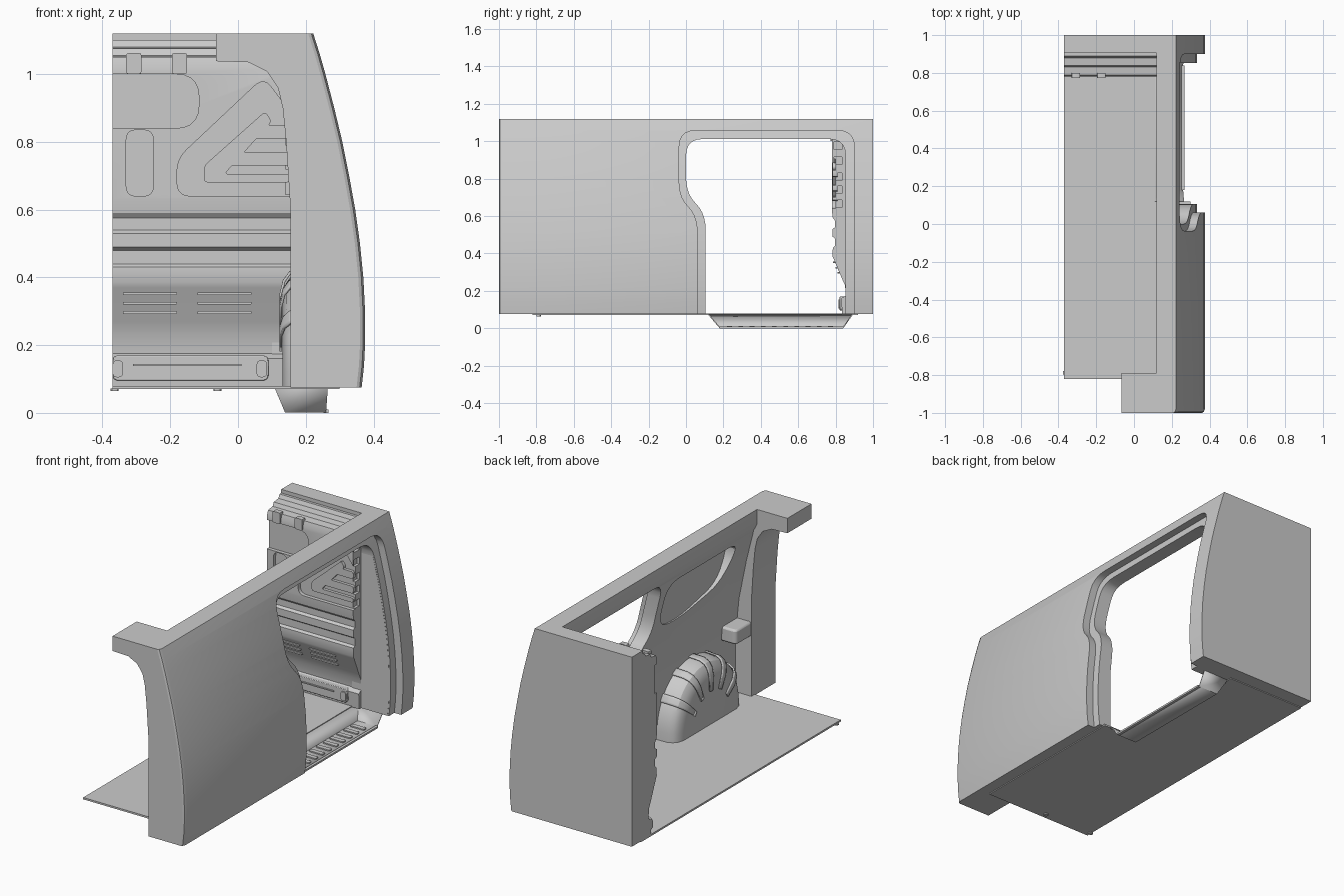
import bpy, bmesh
from math import sin, cos, pi, radians
from mathutils import Vector

if "Cube" in bpy.data.objects:
    bpy.data.objects.remove(bpy.data.objects["Cube"])

def make(name, rings, caps=True, closed=True):
    """Loft a list of equally long 3D rings into one mesh object."""
    bm = bmesh.new()
    vs = [[bm.verts.new(p) for p in r] for r in rings]
    n = len(vs[0])
    for a, b in zip(vs, vs[1:]):
        for i in range(n if closed else n - 1):
            bm.faces.new((a[i], a[(i + 1) % n], b[(i + 1) % n], b[i]))
    if caps:
        bm.faces.new(vs[0])
        bm.faces.new(vs[-1])
    bmesh.ops.recalc_face_normals(bm, faces=bm.faces)
    me = bpy.data.meshes.new(name)
    bm.to_mesh(me)
    bm.free()
    ob = bpy.data.objects.new(name, me)
    bpy.context.collection.objects.link(ob)
    return ob

def prism(name, pts, axis, a, b, bevel=0):
    put = {'x': lambda p, t: (t, p[0], p[1]),
           'y': lambda p, t: (p[0], t, p[1]),
           'z': lambda p, t: (p[0], p[1], t)}[axis]
    ob = make(name, [[put(p, t) for p in pts] for t in (a, b)])
    if bevel:
        m = ob.modifiers.new("bevel", 'BEVEL')
        m.width, m.segments = bevel, 2
    return ob

def rect(a, b, c, d):
    return [(a, c), (b, c), (b, d), (a, d)]

def rounded(pts, r, n=5):
    """Fillet every corner of a 2D outline."""
    out = []
    for i, p in enumerate(pts):
        p, q, s = Vector(p), Vector(pts[i - 1]), Vector(pts[(i + 1) % len(pts)])
        a = p + (q - p).normalized() * min(r, (q - p).length * .48)
        b = p + (s - p).normalized() * min(r, (s - p).length * .48)
        for k in range(n + 1):
            t = k / n
            out.append(tuple(a * (1 - t) ** 2 + p * 2 * t * (1 - t) + b * t * t))
    return out

def boolean(ob, other, op):
    m = ob.modifiers.new("bool", 'BOOLEAN')
    m.operation, m.object, m.solver = op, other, 'EXACT'
    bpy.context.view_layer.objects.active = ob
    bpy.ops.object.modifier_apply(modifier=m.name)
    bpy.data.objects.remove(other)

# Outer body curve (x, z) from top to bottom, and the inner lining curve
OUT = [(.222, 1.12), (.241, 1.06), (.258, 1.0), (.284, .9), (.308, .8), (.328, .7), (.346, .6),
       (.36, .5), (.37, .4), (.375, .3), (.375, .2), (.372, .14), (.365, .075)]
LINING = [(.25, .075), (.25, .4), (.23, .6), (.185, .82), (.14, 1.0), (.12, 1.04), (.12, 1.12)]

def offset(d):
    return [(x - d, z) for x, z in OUT]

# Door opening outlines (y, z)
door_big = rounded([(.062, -.1), (.062, .60), (-.037, .70), (-.037, 1.057), (.9, 1.057), (.9, -.1)], .09)
door_small = rounded([(.105, -.1), (.105, .615), (0, .72), (0, 1.012), (.853, 1.012), (.853, -.1)], .09)

# Side wall: outer skin, stepped door jamb and lining
wall = make("side_wall", [[(x, y, z) for x, z in offset(d) + offset(.045)[::-1]]
                          for y, d in ((-1, .015), (-.995, .006), (-.98, 0), (1, 0))])
boolean(wall, prism("cut", door_big, 'x', -.1, .6), 'DIFFERENCE')
lining = prism("lining", offset(.042) + LINING, 'y', -.99, .99)
boolean(lining, prism("cut", door_small, 'x', -.1, .6), 'DIFFERENCE')
window = rounded([(-.68, .98), (-.05, .98), (-.05, .72), (-.25, .71), (-.58, .78)], .1)
boolean(lining, prism("cut", window, 'x', 0, .215), 'DIFFERENCE')
boolean(wall, lining, 'UNION')

# Open end frame with its overhead arm, and the closed end
frame = [(.155, .075), (.155, .6), (.142, .8), (.132, .9), (.118, .96), (.085, 1.008),
         (.03, 1.035), (-.065, 1.038), (-.065, 1.12)]
boolean(wall, prism("end_frame", offset(.02) + frame, 'y', -1, -.79), 'UNION')
closed_end = offset(.02) + [(-.37, .075), (-.37, 1.12)]
boolean(wall, prism("closed_end", closed_end, 'y', .905, 1), 'UNION')

# Bulkhead: ribbed section (y, z) run across the body
section = [(.92, .075), (.835, .075), (.83, .16), (.855, .175), (.85, .23), (.832, .27), (.79, .37),
           (.783, .385), (.785, .43), (.797, .44), (.797, .48), (.783, .49), (.783, .53),
           (.797, .54), (.797, .575), (.785, .59), (.78, .63), (.78, 1.02), (.79, 1.05),
           (.83, 1.055), (.84, 1.075), (.88, 1.08), (.89, 1.1), (.92, 1.1)]
bulkhead = prism("bulkhead", section, 'x', -.37, .155)
recesses = [rounded(rect(-.5, -.115, .84, 1.0), .07),
            rounded(rect(-.33, -.25, .64, .835), .03),
            rounded([(-.18, .64), (.2, .64), (.2, .82), (.115, .94), (.075, .99), (-.18, .75)], .04)]
for r in recesses:
    boolean(bulkhead, prism("cut", r, 'y', .7, .80), 'DIFFERENCE')
for z in (.645, .72, .79, .875, .955):
    boolean(bulkhead, prism("cut", rect(.79, .835, z, z + .04), 'x', .14, .3), 'DIFFERENCE')
prism("bulkhead_side", offset(.05)[2:] + [(.1, .075), (.1, 1.0)], 'y', .852, .92)

# Raised pads inside the triangular recess
pads = [[(-.1, .68), (.154, .68), (.154, .705), (-.04, .705), (.1, .86), (.08, .89), (-.1, .73)],
        [(-.03, .73), (.154, .73), (.154, .77), (0, .77)],
        [(.045, .81), (.154, .81), (.154, .85), (.07, .85)]]
for i, p in enumerate(pads):
    prism(f"bulkhead_pad_{i}", rounded(p, .012, 3), 'y', .784, .81)
# Clips along the top edge
for i, x in enumerate((-.33, -.195)):
    prism(f"bulkhead_clip_{i}", rounded(rect(x, x + .045, 1.0, 1.062), .008, 2), 'y', .772, .80)
# Louvres and lower access panel
for x in (-.34, -.12):
    for k in range(3):
        z = .292 + .028 * k
        y = .832 - (z - .27) * .42
        prism("louvre", rounded(rect(x, x + .16, z, z + .008), .003, 2), 'y', y - .012, y + .01)
prism("lower_panel", rounded(rect(-.37, .09, .095, .17), .02), 'y', .822, .85, .003)
for x in (-.37, .055):
    prism("panel_latch", rounded(rect(x, x + .03, .105, .155), .012, 3), 'y', .815, .83)
prism("panel_bar", rect(-.31, .01, .138, .144), 'y', .816, .83)

# Floor
prism("floor", [(-.37, -.82), (.3, -.82), (.3, .12), (.11, .12), (.11, .92), (-.37, .92)], 'z', .07, .08)

# Sunken door step: three sloped sides down to a tread, open on the outside
step = make("door_step", [
    [(.265, .12, .075), (.11, .12, .075), (.11, .89, .075), (.265, .89, .075)],
    [(.26, .18, .004), (.14, .18, .004), (.14, .84, .004), (.26, .84, .004)]], False, False)
bm = bmesh.new()
bm.from_mesh(step.data)
bm.verts.ensure_lookup_table()
bm.faces.new([bm.verts[i] for i in (4, 5, 6, 7)])
bmesh.ops.recalc_face_normals(bm, faces=bm.faces)
bm.to_mesh(step.data)
bm.free()
sol = step.modifiers.new("solid", 'SOLIDIFY')
sol.thickness, sol.offset = .006, 0
prism("step_lip", rect(.252, .267, .18, .84), 'z', 0, .01)
for k in range(10):
    y = .22 + k * .06
    prism("step_tread_rib", rounded(rect(.15, .235, y, y + .025), .008, 3), 'z', .004, .013)

# Wheel arch dome and its pressed ribs
LEVELS = [(.28, 1.0), (.19, .99), (.16, .95), (.142, .88), (.132, .76)]

def arch_ring(x, s, a0=0, a1=pi, n=28):
    return [(x, -.4 + .3 * s * cos(a0 + (a1 - a0) * i / n),
             .075 + .35 * s * sin(a0 + (a1 - a0) * i / n) ** .85) for i in range(n + 1)]

make("wheel_arch", [arch_ring(x, s) for x, s in LEVELS])
for k in range(5):
    c = radians(34 + 28 * k)
    rib = make(f"arch_rib_{k}", [arch_ring(x - .006, s + .02, c - .07, c + .07, 4) for x, s in LEVELS]
               + [arch_ring(.126, .55, c - .07, c + .07, 4)], False, False)
    m = rib.modifiers.new("solid", 'SOLIDIFY')
    m.thickness, m.offset = .008, 0

# Lamp box on the lining near the open end
prism("wall_box", rounded(rect(.157, .26, -.81, -.66), .025), 'z', .41, .49, .01)

# Small fixings under the floor edge
for x in (-.365, -.06):
    prism("floor_fixing", rounded(rect(x - .012, x + .012, -.8, -.776), .01, 3), 'z', .064, .072)

for ob in bpy.data.objects:
    ob.select_set(True)
bpy.context.view_layer.objects.active = wall
bpy.ops.object.shade_smooth_by_angle(angle=radians(28))
